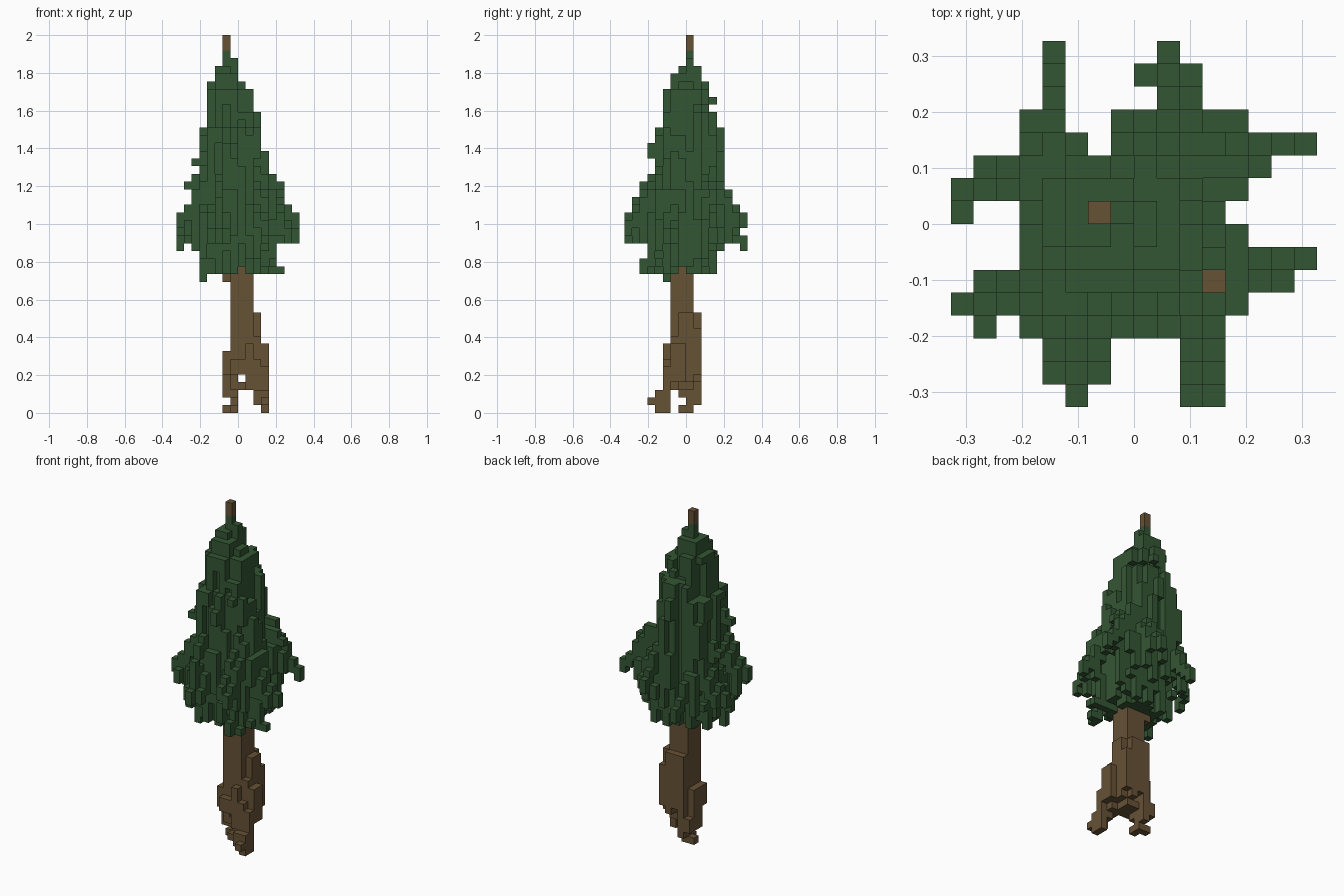
import bpy
import bmesh
import random
from itertools import product
from mathutils import Vector

random.seed(11)
VOXEL = 2 / 49
HALF = 8

cube = bpy.data.objects.get("Cube")
if cube:
    bpy.data.objects.remove(cube, do_unlink=True)


def make_material(name, color):
    mat = bpy.data.materials.new(name)
    mat.use_nodes = True
    mat.diffuse_color = color
    mat.node_tree.nodes["Principled BSDF"].inputs["Base Color"].default_value = color
    return mat


bark = make_material("bark brown", (0.135, 0.084, 0.036, 1))
needles = make_material("needle green", (0.034, 0.093, 0.034, 1))


def block(xs, ys, zs):
    """Cells of a box given inclusive (first, last) pairs."""
    return set(product(*(range(a, b + 1) for a, b in (xs, ys, zs))))


# Trunk: square stem with uneven buttresses
trunk = block((7, 9), (6, 8), (3, 20))
trunk |= block((10, 10), (7, 8), (4, 12)) | block((7, 9), (9, 9), (4, 12))
trunk |= block((10, 10), (9, 9), (5, 10))
trunk |= block((10, 10), (6, 6), (3, 9)) | block((11, 11), (6, 7), (4, 8))
trunk |= block((9, 9), (5, 5), (3, 8)) | block((10, 10), (5, 5), (2, 6))
trunk |= block((6, 6), (7, 8), (4, 7)) | block((6, 6), (6, 6), (5, 7))
trunk |= block((7, 8), (5, 5), (5, 6)) | block((6, 6), (8, 8), (17, 18))
trunk -= block((8, 8), (5, 9), (4, 4))
# front root
trunk |= block((11, 11), (5, 5), (0, 5)) | block((11, 11), (4, 4), (0, 2))
trunk |= block((10, 10), (4, 4), (1, 2)) | block((11, 11), (3, 3), (1, 1))
# back root
trunk |= block((6, 7), (7, 9), (2, 3)) | block((7, 7), (8, 9), (1, 1))
trunk |= block((6, 7), (8, 8), (0, 0)) | block((7, 7), (7, 7), (0, 0))

# Bare tip of the stem
tip = block((6, 6), (8, 8), (47, 48))

# Foliage core: each row is a top layer and the x and y extents below it
CORE = [
    (46, 6, 6, 8, 8), (45, 6, 7, 8, 8), (44, 5, 7, 7, 9), (43, 5, 7, 6, 9),
    (42, 4, 8, 6, 10), (41, 4, 9, 5, 10), (38, 4, 10, 5, 11),
    (36, 3, 10, 4, 12), (33, 3, 11, 4, 12), (28, 3, 12, 3, 12),
    (20, 3, 12, 3, 11),
]
BOTTOM = 18
foliage = set()
shag = {}
phase = {}
hem = {}
for z in range(BOTTOM, CORE[0][0] + 1):
    top, x0, x1, y0, y1 = [row for row in CORE if row[0] >= z][-1]
    # the back left corner is more sparse
    corner = 2 * HALF + min(6, 2.2 + (41 - z) * 0.3)
    for x, y in product(range(x0, x1 + 1), range(y0, y1 + 1)):
        dx = abs(2 * x - x0 - x1) / (x1 - x0 + 1)
        dy = abs(2 * y - y0 - y1) / (y1 - y0 + 1)
        spread = dx ** 2.5 + dy ** 2.5
        # long vertical tufts of varied depth, with a ragged lower hem
        start = phase.setdefault((x, y), random.randint(0, 4))
        limit = shag.setdefault((x, y, (z + start) // 5), random.uniform(0.4, 1.35))
        low = hem.setdefault((x, y), BOTTOM + random.choice((0, 0, 0, 1, 2, 3, 5)))
        if x + y <= corner and spread <= limit and (spread < 0.4 or z >= low):
            foliage.add((x, y, z))

# Open slots between the branches and above the stem
for x, y in ((5, 12), (6, 12), (6, 11), (12, 8), (12, 3)):
    foliage -= block((x, x), (y, y), (BOTTOM, 40))
foliage -= block((8, 8), (2, 5), (18, 18)) | block((10, 13), (7, 7), (18, 18))


# Drooping branches, built from the outer end inwards and upwards
def branch(end, inward, layer, sides=(), side_from=1):
    for n in range(5):
        x, y = end[0] + inward[0] * n, end[1] + inward[1] * n
        low = layer + n
        high = layer + 1 + int(1.6 * n)
        foliage.update(block((x, x), (y, y), (low, high)))
        if n >= side_from:
            for s in sides:
                sx, sy = x + s * abs(inward[1]), y + s * abs(inward[0])
                foliage.update(block((sx, sx), (sy, sy), (low - 1, high - 1)))


branch((15, 11), (-1, 0), 24, (-1,), 2)
branch((15, 6), (-1, 0), 22, (-1,))
branch((0, 9), (1, 0), 22, (1,))
branch((0, 4), (1, 0), 24, (1,))
branch((9, 15), (0, -1), 24, (1,))
branch((4, 15), (0, -1), 21)
branch((5, 0), (0, 1), 22, (-1, 1))
branch((10, 0), (0, 1), 24, (1,), 0)

# Loose twigs: x, y, lowest layer, highest layer
TWIGS = [
    (0, 8, 21, 22), (1, 3, 23, 24), (8, 14, 23, 24), (3, 5, 17, 22),
    (10, 2, 18, 19), (13, 6, 18, 18), (12, 6, 18, 22), (3, 9, 18, 22),
    (2, 9, 28, 30), (1, 9, 29, 29), (2, 5, 32, 32), (3, 5, 32, 33),
    (7, 11, 40, 40), (7, 3, 33, 34), (12, 10, 28, 30), (13, 10, 29, 29),
    (5, 2, 28, 29), (5, 3, 28, 30), (3, 3, 20, 25), (3, 12, 21, 26),
    (12, 12, 24, 26), (11, 12, 22, 26), (1, 5, 22, 25), (2, 4, 21, 25),
    (5, 1, 23, 27), (11, 2, 22, 26), (13, 6, 22, 25), (10, 13, 22, 27),
]
for x, y, low, high in TWIGS:
    foliage |= block((x, x), (y, y), (low, high))

foliage -= trunk | block((11, 11), (5, 5), (9, 40))
solid = trunk | tip | foliage

# Unit directions of the grid
AXES = [Vector((1, 0, 0)), Vector((0, 1, 0)), Vector((0, 0, 1))]


def build(name, cells, mat):
    """Mesh the exposed faces of a set of cells."""
    bm = bmesh.new()
    for cell in sorted(cells):
        centre = Vector((cell[0] - HALF + 0.5, cell[1] - HALF + 0.5, cell[2] + 0.5))
        for a, sign in product(range(3), (-1, 1)):
            normal = AXES[a] * sign
            if tuple(int(c + n) for c, n in zip(cell, normal)) in solid:
                continue
            u = AXES[(a + 1) % 3] * sign
            v = AXES[(a + 2) % 3]
            corners = (-u - v, u - v, u + v, v - u)
            bm.faces.new([bm.verts.new((centre + (normal + c) / 2) * VOXEL) for c in corners])
    bmesh.ops.remove_doubles(bm, verts=bm.verts, dist=VOXEL / 100)
    mesh = bpy.data.meshes.new(name)
    bm.to_mesh(mesh)
    bm.free()
    mesh.materials.append(mat)
    obj = bpy.data.objects.new(name, mesh)
    bpy.context.collection.objects.link(obj)
    return obj


build("trunk", trunk, bark)
build("stem_tip", tip, bark)
build("foliage", foliage, needles)
